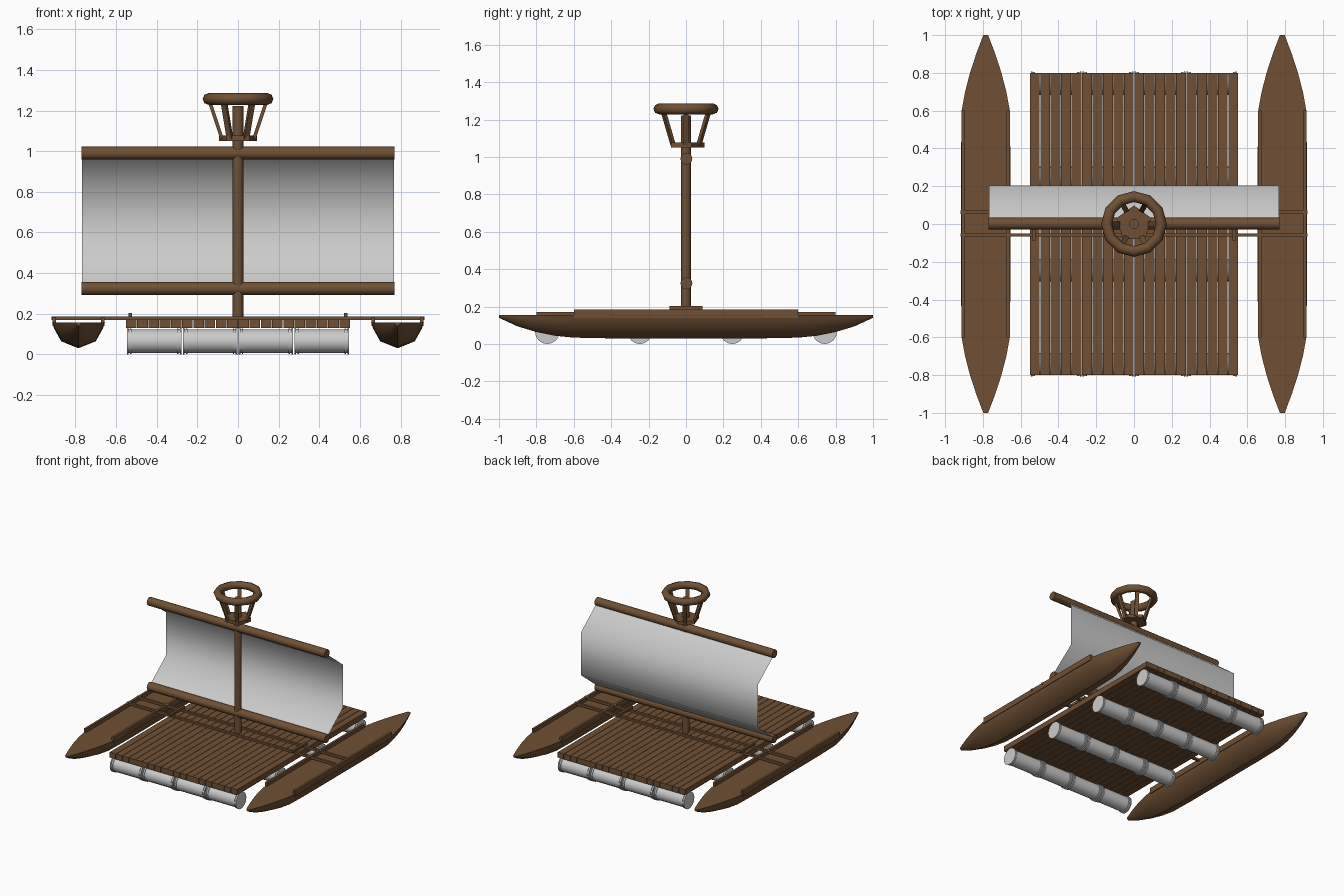
import bpy, bmesh, math
from mathutils import Vector

if "Cube" in bpy.data.objects:
    bpy.data.objects.remove(bpy.data.objects["Cube"])

wood = bpy.data.materials.new("wood")
wood.diffuse_color = (0.16, 0.08, 0.035, 1)
wood.use_nodes = True
wood.node_tree.nodes["Principled BSDF"].inputs["Base Color"].default_value = wood.diffuse_color


def make(name, verts, faces, mat=wood, smooth=None):
    me = bpy.data.meshes.new(name)
    me.from_pydata(verts, [], faces)
    ob = bpy.data.objects.new(name, me)
    bpy.context.collection.objects.link(ob)
    if len(faces) > 1 and name != "sail":
        bm = bmesh.new()
        bm.from_mesh(me)
        bmesh.ops.recalc_face_normals(bm, faces=bm.faces)
        bm.to_mesh(me)
        bm.free()
    if mat:
        me.materials.append(mat)
    if smooth:
        bpy.ops.object.select_all(action='DESELECT')
        bpy.context.view_layer.objects.active = ob
        ob.select_set(True)
        bpy.ops.object.shade_smooth_by_angle(angle=math.radians(smooth))
    return ob


def loft(name, rings, mat=wood, smooth=None):
    """Skin closed rings of equal length and cap both ends."""
    n = len(rings[0])
    verts = [v for r in rings for v in r]
    faces = [(k*n+i, k*n+(i+1) % n, (k+1)*n+(i+1) % n, (k+1)*n+i)
             for k in range(len(rings)-1) for i in range(n)]
    faces += [tuple(range(n)), tuple(range(len(verts)-n, len(verts)))]
    return make(name, verts, faces, mat, smooth)


def box(name, x0, x1, y0, y1, z0, z1):
    return loft(name, [[(x0, y0, z), (x1, y0, z), (x1, y1, z), (x0, y1, z)] for z in (z0, z1)])


def lathe(name, origin, axis, profile, n=12, mat=wood, start=0.0, smooth=40):
    """Turn (distance, radius) pairs around an x or z axis."""
    rings = []
    for d, r in profile:
        ring = []
        for i in range(n):
            a = start + 2*math.pi*i/n
            c, s = r*math.cos(a), r*math.sin(a)
            off = Vector((d, c, s)) if axis == 'x' else Vector((c, s, d))
            ring.append(Vector(origin) + off)
        rings.append(ring)
    return loft(name, rings, mat, smooth)


# floating barrels: four rows of four, with raised rims
for r, y in enumerate((-0.742, -0.247, 0.247, 0.742)):
    for c in range(4):
        prof = [(-.134, .057), (-.134, .065), (-.126, .065), (-.126, .059), (-.119, .059),
                (-.119, .063), (-.112, .063), (-.112, .058)]
        prof += [(-d, q) for d, q in reversed(prof)]
        lathe(f"barrel_{r}_{c}", (-0.4125 + 0.275*c, y, 0.065), 'x', prof, 16, None)

# deck planks
N = 20
for i in range(N):
    w = 1.106/N
    x = -0.553 + i*w
    box(f"deck_plank_{i}", x + .0015, x + w - .0015, -0.8, 0.8, 0.13, 0.172)

# outrigger hulls with pointed ends: (y, half width scale, keel z)
half = [(0.4, 1, .03), (0.6, .98, .034), (0.7, .84, .044), (0.8, .64, .064),
        (0.9, .39, .094), (1.0, .1, .14)]
stations = [(-y, w, k) for y, w, k in reversed(half)] + half
section = [(-.13, 1), (-.12, .77), (-.085, .27), (0, 0), (.085, .27), (.12, .77), (.13, 1)]
for side, sx in (("left", -0.785), ("right", 0.785)):
    rings = [[(sx + px*w, y, k + (0.156-k)*pz) for px, pz in section] for y, w, k in stations]
    loft(f"hull_{side}", rings, wood, 40)
    for e, o in (("inner", -0.12), ("outer", 0.12)):
        box(f"gunwale_{side}_{e}", sx+o-.009, sx+o+.009, -0.6, 0.6, 0.14, 0.185)

# cross beams and their tie pieces
for e, y in (("front", -0.058), ("back", 0.062)):
    box(f"cross_beam_{e}", -0.918, 0.918, y-.009, y+.009, 0.168, 0.186)
for side, x in (("left", -0.53), ("right", 0.53)):
    box(f"beam_tie_{side}", x-.009, x+.009, -0.088, 0.088, 0.185, 0.203)

# mast and yards
lathe("mast", (0, 0, 0), 'z', [(0.13, .026), (1.222, .026)], 12)
for e, z in (("upper", 0.99), ("lower", 0.324)):
    lathe(f"{e}_yard", (0, 0.002, z), 'x', [(-.77, .032), (.77, .032)], 12)

# billowing sail, an open sheet
path = [(0.015, 0.975), (0.205, 0.825), (0.205, 0.49), (0.015, 0.34)]
make("sail", [(x, y, z) for y, z in path for x in (-0.767, 0.767)],
     [(2*i, 2*i+1, 2*i+3, 2*i+2) for i in range(3)], None, 60)

# lookout basket: five-sided floor, slanted struts, ring rail
lathe("lookout_floor", (0, 0, 0), 'z', [(1.05, .098), (1.076, .098)], 5, start=math.pi/2)
for i in range(6):
    a = math.pi*i/3
    out, tan = Vector((math.cos(a), math.sin(a), 0)), Vector((-math.sin(a), math.cos(a), 0))
    rings = []
    for r, z in ((.078, 1.06), (.142, 1.25)):
        c = out*r + Vector((0, 0, z))
        rings.append([c + out*u*.009 + tan*v*.014 for u, v in ((-1, -1), (1, -1), (1, 1), (-1, 1))])
    loft(f"lookout_strut_{i}", rings)
bpy.ops.mesh.primitive_torus_add(major_segments=12, minor_segments=8, major_radius=0.145,
                                 minor_radius=0.029, location=(0, 0, 1.257))
rail = bpy.context.object
rail.name = "lookout_rail"
rail.data.materials.append(wood)
bpy.ops.object.shade_smooth_by_angle(angle=math.radians(50))
